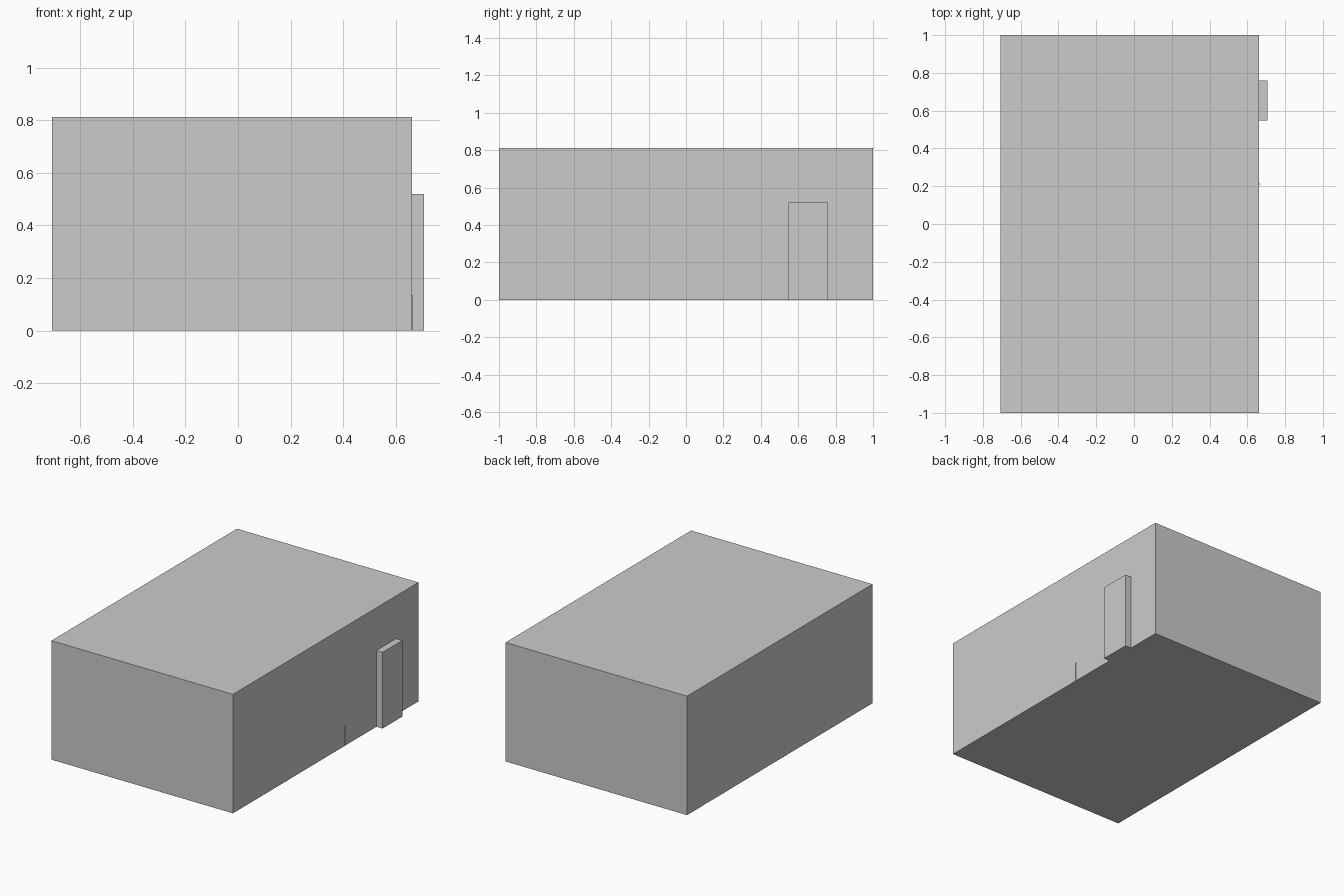
import bpy

if "Cube" in bpy.data.objects:
    bpy.data.objects.remove(bpy.data.objects["Cube"])


def box(name, x, y, z):
    """Add a box spanning the given (min, max) ranges."""
    bpy.ops.mesh.primitive_cube_add(size=1, location=[(a + b) / 2 for a, b in (x, y, z)])
    obj = bpy.context.object
    obj.name = name
    obj.scale = [b - a for a, b in (x, y, z)]
    bpy.ops.object.transform_apply(location=False, rotation=False, scale=True)
    return obj


WALL_X = 0.662

# Main building block
box("building_body", (-0.708, WALL_X), (-1, 1), (0, 0.812))
# Projecting doorway on the right wall
box("doorway", (WALL_X, 0.708), (0.547, 0.76), (0, 0.52))
# Thin upright strip on the right wall
box("thin_post", (WALL_X, 0.666), (0.21, 0.214), (0, 0.136))
